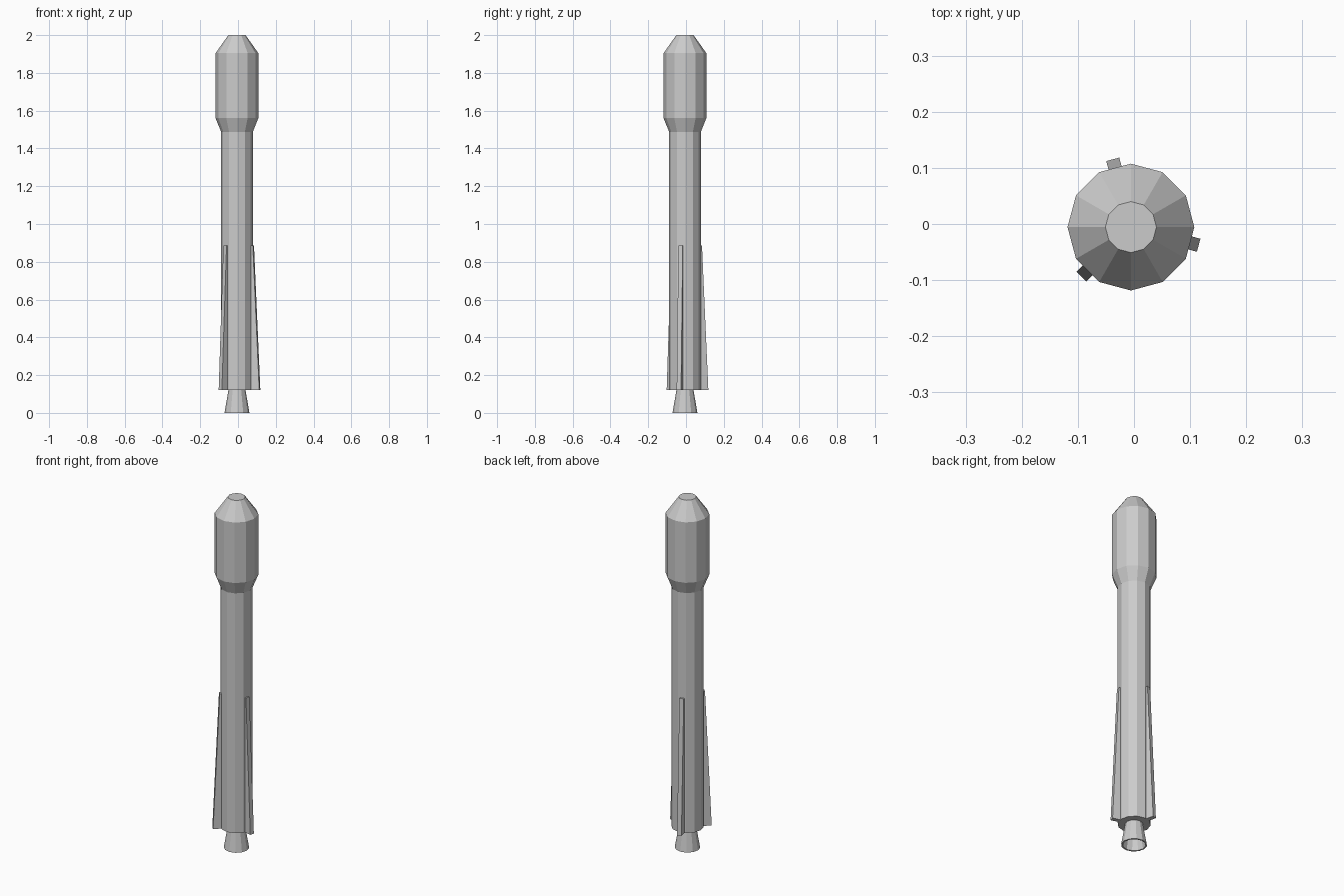
import bpy, bmesh
from math import cos, sin, tau, radians

if "Cube" in bpy.data.objects:
    bpy.data.objects.remove(bpy.data.objects["Cube"])

C = -0.0055   # axis offset so the whole model is centred
SIDES = 12


def make_object(name, bm):
    bmesh.ops.recalc_face_normals(bm, faces=bm.faces)
    mesh = bpy.data.meshes.new(name)
    bm.to_mesh(mesh)
    bm.free()
    obj = bpy.data.objects.new(name, mesh)
    obj.location = (C, C, 0)
    bpy.context.collection.objects.link(obj)
    return obj


def lathe(name, profile):
    """Stack of 12-sided rings from (radius, z) pairs, capped at both ends."""
    bm = bmesh.new()
    rings = [[bm.verts.new((r * cos(tau * i / SIDES), r * sin(tau * i / SIDES), z))
              for i in range(SIDES)] for r, z in profile]
    for a, b in zip(rings, rings[1:]):
        for i in range(SIDES):
            j = (i + 1) % SIDES
            bm.faces.new((a[i], a[j], b[j], b[i]))
    bm.faces.new(rings[0])
    bm.faces.new(rings[-1])
    return make_object(name, bm)


def fin(name, angle):
    """Tapered radial wedge along the lower body."""
    bm = bmesh.new()
    outline = [(0.075, 0.12), (0.125, 0.12), (0.09, 0.887), (0.075, 0.887)]
    face = bm.faces.new([bm.verts.new((r, -0.012, z)) for r, z in outline])
    ext = bmesh.ops.extrude_face_region(bm, geom=[face])
    moved = [v for v in ext["geom"] if isinstance(v, bmesh.types.BMVert)]
    bmesh.ops.translate(bm, verts=moved, vec=(0, 0.024, 0))
    obj = make_object(name, bm)
    obj.rotation_euler.z = radians(angle)


# body tube with wider payload fairing and blunt nose
lathe("rocket_body", [(0.084, 0.12), (0.084, 1.488), (0.113, 1.56),
                      (0.113, 1.905), (0.0455, 2.0)])

# hollow engine bell
lathe("engine_nozzle", [(0.045, 0.122), (0.066, 0.0), (0.058, 0.0), (0.038, 0.11)])

# three fins
for n, angle in enumerate((-15, 105, 225)):
    fin(f"fin_{n + 1}", angle)
